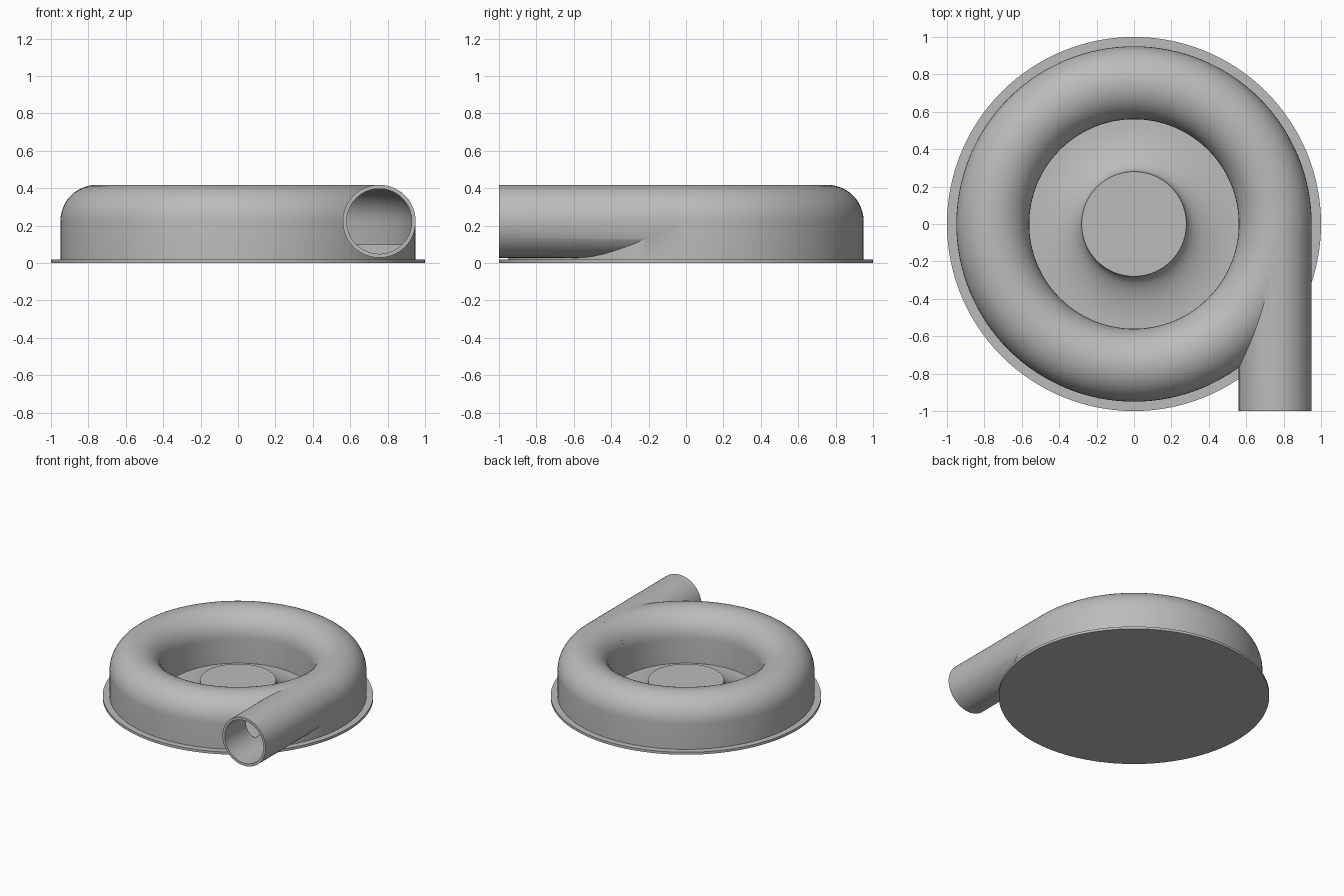
import bpy, bmesh, math
from mathutils import Matrix, Vector

cube = bpy.data.objects.get("Cube")
if cube:
    bpy.data.objects.remove(cube, do_unlink=True)

grey = bpy.data.materials.new("plain grey")
grey.use_nodes = True
colour = (0.5, 0.5, 0.5, 1)
grey.diffuse_color = colour
grey.node_tree.nodes["Principled BSDF"].inputs["Base Color"].default_value = colour

RING = 0.755      # radius of the duct centre line
AXIS = 0.223      # height of the duct centre line
DUCT = 0.195      # outer radius of the duct
WALL = 0.02


def make_object(name, bm):
    bmesh.ops.remove_doubles(bm, verts=bm.verts, dist=1e-5)
    bmesh.ops.recalc_face_normals(bm, faces=bm.faces)
    mesh = bpy.data.meshes.new(name)
    bm.to_mesh(mesh)
    bm.free()
    obj = bpy.data.objects.new(name, mesh)
    bpy.context.collection.objects.link(obj)
    mesh.materials.append(grey)
    return obj


def lathe(name, profile, closed, steps=128):
    bm = bmesh.new()
    verts = [bm.verts.new((r, 0, z)) for r, z in profile]
    edges = [bm.edges.new(pair) for pair in zip(verts, verts[1:])]
    if closed:
        edges.append(bm.edges.new((verts[-1], verts[0])))
    bmesh.ops.spin(bm, geom=verts + edges, cent=(0, 0, 0), axis=(0, 0, 1),
                   angle=math.tau, steps=steps)
    return make_object(name, bm)


def arch(radius, floor, steps=24):
    """Round-topped section with straight sides down to the floor."""
    arc = [(RING + radius * math.cos(math.pi * i / steps),
            AXIS + radius * math.sin(math.pi * i / steps)) for i in range(steps + 1)]
    return [(RING + radius, floor)] + arc + [(RING - radius, floor)]


def rod(name, radius, y0, y1):
    bm = bmesh.new()
    place = Matrix.Translation((RING, (y0 + y1) / 2, AXIS)) @ Matrix.Rotation(math.pi / 2, 4, "X")
    bmesh.ops.create_cone(bm, cap_ends=True, segments=64, radius1=radius,
                          radius2=radius, depth=y1 - y0, matrix=place)
    return make_object(name, bm)


def combine(target, tool, operation):
    mod = target.modifiers.new(operation.lower(), "BOOLEAN")
    mod.operation = operation
    mod.solver = "EXACT"
    mod.object = tool
    bpy.context.view_layer.objects.active = target
    bpy.ops.object.modifier_apply(modifier=mod.name)
    bpy.data.objects.remove(tool, do_unlink=True)


def smooth(obj):
    bpy.ops.object.select_all(action="DESELECT")
    obj.select_set(True)
    bpy.context.view_layer.objects.active = obj
    bpy.ops.object.shade_smooth_by_angle(angle=math.radians(30))


# Ring duct joined to its outlet pipe, then hollowed out
housing = lathe("ring_duct", arch(DUCT, 0.01), True)
combine(housing, rod("outlet_pipe", DUCT, -1, 0), "UNION")
combine(housing, lathe("hollow", arch(DUCT - WALL, 0.1), True), "DIFFERENCE")
combine(housing, rod("bore", DUCT - WALL - 0.001, -1.1, 0), "DIFFERENCE")

# Flat round base plate
base = lathe("base_plate", [(0, 0), (1, 0), (1, WALL), (0, WALL)], False)

# Central hub with a flat top and a concave flare
flare = [(0.56 - 0.28 * math.cos(a), 0.145 - 0.125 * math.sin(a))
         for a in (math.pi / 2 * i / 16 for i in range(17))]
hub = lathe("centre_hub", [(0, 0.145)] + flare + [(0.56, 0.01), (0, 0.01)], False)

for part in (housing, base, hub):
    smooth(part)
